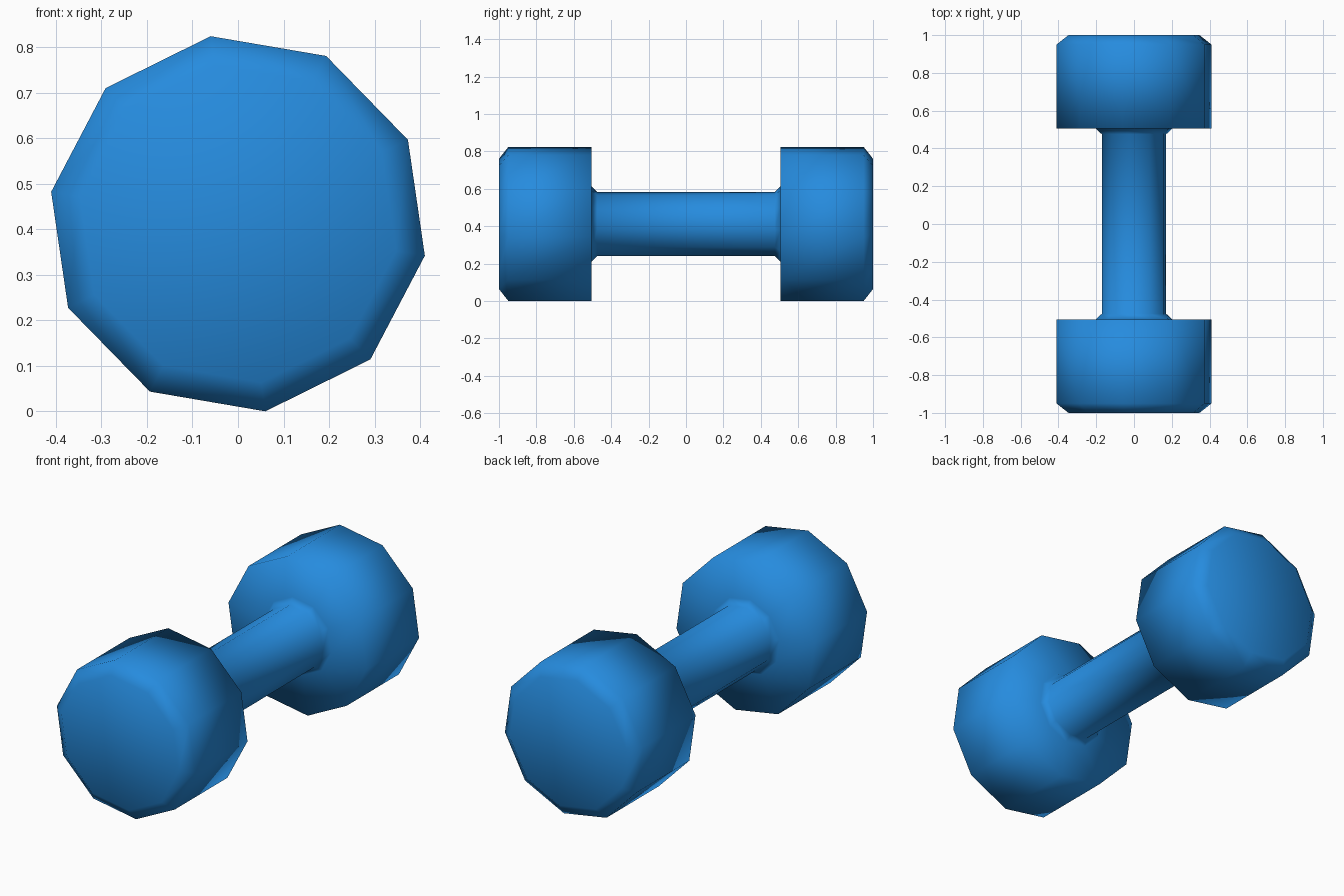
import bpy, bmesh, math

if "Cube" in bpy.data.objects:
    bpy.data.objects.remove(bpy.data.objects["Cube"])

SIDES = 10
OFFSET = math.radians(26.3)
CENTRE_Z = 0.412

# Half profile (y, radius) from the handle out to the end face
half = [(0.475, 0.173), (0.505, 0.204), (0.505, 0.416), (0.95, 0.416), (1.0, 0.352)]
profile = [(-y, r) for y, r in reversed(half)] + half

# Dumbbell: ten-sided rings joined along y, capped at both ends
bm = bmesh.new()
rings = []
for y, r in profile:
    ring = []
    for i in range(SIDES):
        a = OFFSET + 2 * math.pi * i / SIDES
        ring.append(bm.verts.new((r * math.cos(a), y, CENTRE_Z + r * math.sin(a))))
    rings.append(ring)
for a, b in zip(rings, rings[1:]):
    for i in range(SIDES):
        j = (i + 1) % SIDES
        bm.faces.new((a[i], a[j], b[j], b[i]))
bm.faces.new(rings[0])
bm.faces.new(rings[-1])
bmesh.ops.recalc_face_normals(bm, faces=bm.faces)
for f in bm.faces:
    f.smooth = True

mesh = bpy.data.meshes.new("dumbbell")
bm.to_mesh(mesh)
bm.free()

# Blue coating
blue = bpy.data.materials.new("blue")
blue.diffuse_color = (0.019, 0.26, 0.73, 1)
blue.use_nodes = True
blue.node_tree.nodes["Principled BSDF"].inputs["Base Color"].default_value = blue.diffuse_color
mesh.materials.append(blue)
bpy.context.collection.objects.link(bpy.data.objects.new("dumbbell", mesh))
